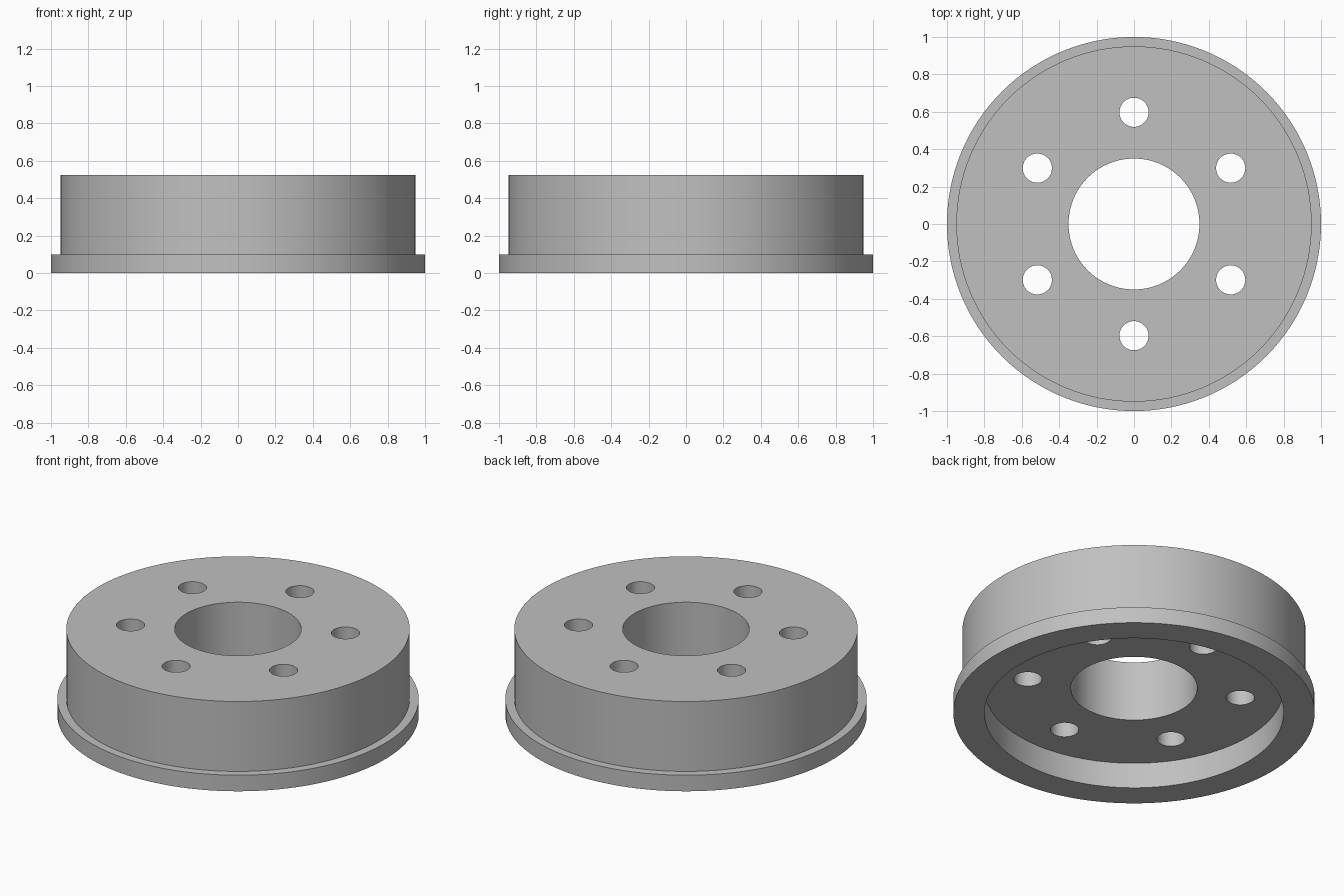
import bpy, bmesh
from math import pi, sin, cos, radians
from mathutils import Matrix

cube = bpy.data.objects.get("Cube")
if cube:
    bpy.data.objects.remove(cube)

HEIGHT, FLANGE_HEIGHT, RECESS_DEPTH = 0.525, 0.098, 0.157
RIM_R, BODY_R, RECESS_R, BORE_R = 1.0, 0.95, 0.828, 0.35
BOLT_R, BOLT_CIRCLE, BOLT_COUNT = 0.078, 0.597, 6

grey = bpy.data.materials.new("plain grey")
grey.use_nodes = True
colour = (0.53, 0.53, 0.53, 1)
grey.diffuse_color = colour
grey.node_tree.nodes["Principled BSDF"].inputs["Base Color"].default_value = colour


def make_object(name, bm):
    bmesh.ops.recalc_face_normals(bm, faces=bm.faces)
    mesh = bpy.data.meshes.new(name)
    bm.to_mesh(mesh)
    bm.free()
    mesh.materials.append(grey)
    obj = bpy.data.objects.new(name, mesh)
    bpy.context.collection.objects.link(obj)
    return obj


# Flanged drum: a closed cross-section turned around z
profile = [(BORE_R, RECESS_DEPTH), (RECESS_R, RECESS_DEPTH), (RECESS_R, 0),
           (RIM_R, 0), (RIM_R, FLANGE_HEIGHT), (BODY_R, FLANGE_HEIGHT),
           (BODY_R, HEIGHT), (BORE_R, HEIGHT)]
bm = bmesh.new()
verts = [bm.verts.new((r, 0, z)) for r, z in profile]
edges = [bm.edges.new((v, verts[i - 1])) for i, v in enumerate(verts)]
bmesh.ops.spin(bm, geom=verts + edges, cent=(0, 0, 0), axis=(0, 0, 1),
               angle=2 * pi, steps=128, use_merge=True)
bmesh.ops.remove_doubles(bm, verts=bm.verts, dist=1e-5)
drum = make_object("flanged_drum", bm)

# Bolt hole cutters, evenly spaced with one at the front
bm = bmesh.new()
for i in range(BOLT_COUNT):
    a = radians(90) + 2 * pi * i / BOLT_COUNT
    place = Matrix.Translation((BOLT_CIRCLE * cos(a), BOLT_CIRCLE * sin(a), HEIGHT / 2))
    bmesh.ops.create_cone(bm, cap_ends=True, segments=48, radius1=BOLT_R,
                          radius2=BOLT_R, depth=1, matrix=place)
cutter = make_object("bolt_hole_cutter", bm)
cutter.hide_render = True

# Cut the holes, then discard the cutters
cut = drum.modifiers.new("bolt holes", 'BOOLEAN')
cut.operation, cut.solver, cut.object = 'DIFFERENCE', 'EXACT', cutter
bpy.ops.object.select_all(action='DESELECT')
drum.select_set(True)
bpy.context.view_layer.objects.active = drum
bpy.ops.object.modifier_apply(modifier=cut.name)
bpy.data.objects.remove(cutter)

# Smooth curved walls with crisp edges
bpy.ops.object.shade_smooth_by_angle(angle=radians(30))
